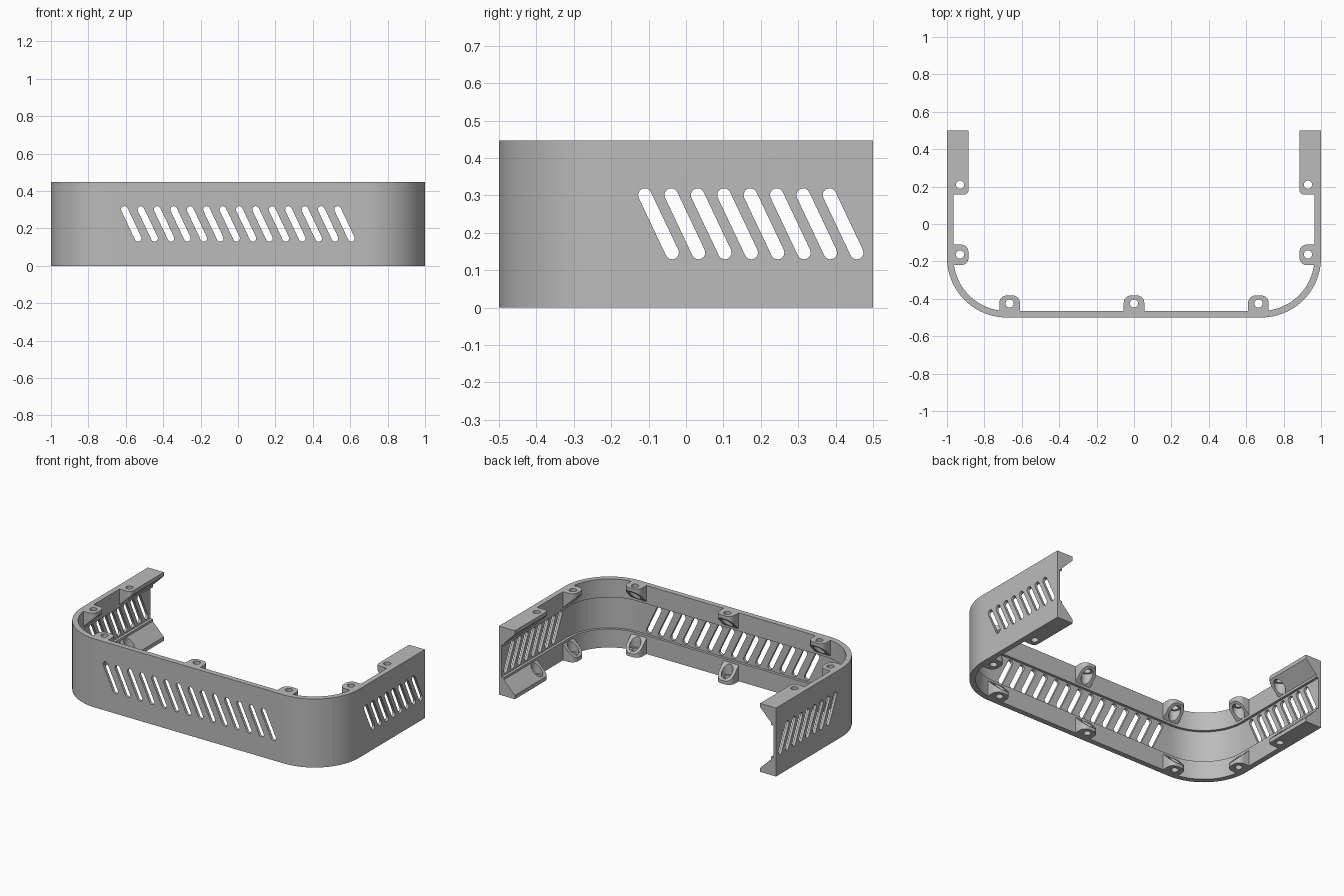
import bpy, bmesh, math
from mathutils import Vector

if "Cube" in bpy.data.objects:
    bpy.data.objects.remove(bpy.data.objects["Cube"])

H = 0.447            # overall height
R = 0.32             # outer corner radius
RIM, SKIN = 0.035, 0.018   # wall thickness at the rims and between them
RIM_H = 0.12

grey = bpy.data.materials.new("mid_grey")
grey.diffuse_color = (0.5, 0.5, 0.5, 1)
grey.use_nodes = True
grey.node_tree.nodes["Principled BSDF"].inputs["Base Color"].default_value = grey.diffuse_color


def finish(bm, name):
    bmesh.ops.recalc_face_normals(bm, faces=bm.faces)
    me = bpy.data.meshes.new(name)
    bm.to_mesh(me)
    bm.free()
    ob = bpy.data.objects.new(name, me)
    bpy.context.collection.objects.link(ob)
    me.materials.append(grey)
    return ob


def loft(bm, rings, closed_ends=True):
    """Skin a list of equal-length closed rings and cap both ends."""
    vs = [[bm.verts.new(p) for p in ring] for ring in rings]
    n = len(vs[0])
    for a, b in zip(vs, vs[1:]):
        for i in range(n):
            j = (i + 1) % n
            bm.faces.new((a[i], a[j], b[j], b[i]))
    bm.faces.new(vs[0][::-1])
    bm.faces.new(vs[-1])


def boolean(target, tool, op):
    m = target.modifiers.new(op, 'BOOLEAN')
    m.operation, m.object, m.solver = op, tool, 'EXACT'
    bpy.context.view_layer.objects.active = target
    bpy.ops.object.modifier_apply(modifier=m.name)
    bpy.data.objects.remove(tool)


# Wall: stepped section swept along a U-shaped path (point, inward normal)
path = [(Vector((-1, 0.5)), Vector((1, 0)))]
for side, start in ((-1, math.pi), (1, 1.5 * math.pi)):
    centre = Vector((side * (1 - R), -0.5 + R))
    for i in range(25):
        a = start + i / 24 * math.pi / 2
        out = Vector((math.cos(a), math.sin(a)))
        path.append((centre + out * R, -out))
path.append((Vector((1, 0.5)), Vector((-1, 0))))
section = [(0, 0), (RIM, 0), (RIM, RIM_H), (SKIN, RIM_H), (SKIN, H - RIM_H),
           (RIM, H - RIM_H), (RIM, H), (0, H)]
bm = bmesh.new()
loft(bm, [[(*(p + n * d), z) for d, z in section] for p, n in path])
wall = finish(bm, "vented_wall")


# Screw bosses: rounded tabs with a 45 degree inner slope, at top and bottom
def tab_outline(w0, w1, depth, r, round_end=True):
    """Outline as (along, inward depth)."""
    pts = [(w0, 0.028), (w0, depth - r)]
    for i in range(1, 9):
        a = math.pi - i / 8 * math.pi / 2
        pts.append((w0 + r + r * math.cos(a), depth - r + r * math.sin(a)))
    if round_end:
        for i in range(0, 9):
            a = math.pi / 2 - i / 8 * math.pi / 2
            pts.append((w1 - r + r * math.cos(a), depth - r + r * math.sin(a)))
    else:
        pts.append((w1, depth))
    pts.append((w1, 0.028))
    return pts


def add_tab(bm, outline, place):
    for top in (False, True):
        flat = [(*place(w, d), H if top else 0) for w, d in outline]
        slope = [(*place(w, d), H - 0.14 + d if top else 0.14 - d) for w, d in outline]
        loft(bm, [flat, slope])


bm = bmesh.new()
holes = []
for x in (-0.665, 0, 0.665):
    add_tab(bm, tab_outline(x - 0.055, x + 0.055, 0.118, 0.04),
            lambda w, d: (w, -0.5 + d))
    holes.append((x, -0.425))
for s in (-1, 1):
    side = lambda w, d, s=s: (s * (1 - d), w)
    add_tab(bm, tab_outline(-0.22, -0.11, 0.115, 0.04), side)
    add_tab(bm, tab_outline(0.157, 0.5, 0.115, 0.025, False), side)
    holes += [(s * 0.93, -0.163), (s * 0.93, 0.21)]
boolean(wall, finish(bm, "screw_bosses"), 'UNION')

# Screw holes: narrow at the outer faces, wide counterbore inside
bm = bmesh.new()
for x, y in holes:
    rings = []
    for r, z in ((0.022, -0.1), (0.022, 0.03), (0.035, 0.03),
                 (0.035, H - 0.03), (0.022, H - 0.03), (0.022, H + 0.1)):
        rings.append([(x + r * math.cos(k * math.pi / 12),
                       y + r * math.sin(k * math.pi / 12), z) for k in range(24)])
    loft(bm, rings)
boolean(wall, finish(bm, "screw_hole_cutter"), 'DIFFERENCE')


# Slanted vent slots
def slot(u, r=0.018):
    """Capsule outline (along, z) leaning from upper left to lower right."""
    lean = Vector((0.073, -0.154))
    a0 = math.atan2(lean.y, lean.x)
    top = Vector((u, 0.301))
    pts = []
    for c, base in ((top + lean, a0 - math.pi / 2), (top, a0 + math.pi / 2)):
        for i in range(9):
            a = base + i / 8 * math.pi
            pts.append((c.x + r * math.cos(a), c.y + r * math.sin(a)))
    return pts


bm = bmesh.new()
for i in range(14):
    s = slot(-0.607 + i * 0.0877)
    loft(bm, [[(u, y, z) for u, z in s] for y in (-0.6, -0.45)])
for i in range(8):
    s = slot(-0.11 + i * 0.0705)
    for x0, x1 in ((-1.1, -0.95), (0.95, 1.1)):
        loft(bm, [[(x, u, z) for u, z in s] for x in (x0, x1)])
boolean(wall, finish(bm, "vent_slot_cutter"), 'DIFFERENCE')

# Smooth the rounded corners, keep machined edges crisp
bpy.ops.object.select_all(action='DESELECT')
wall.select_set(True)
bpy.context.view_layer.objects.active = wall
bpy.ops.object.shade_smooth_by_angle(angle=math.radians(30))
